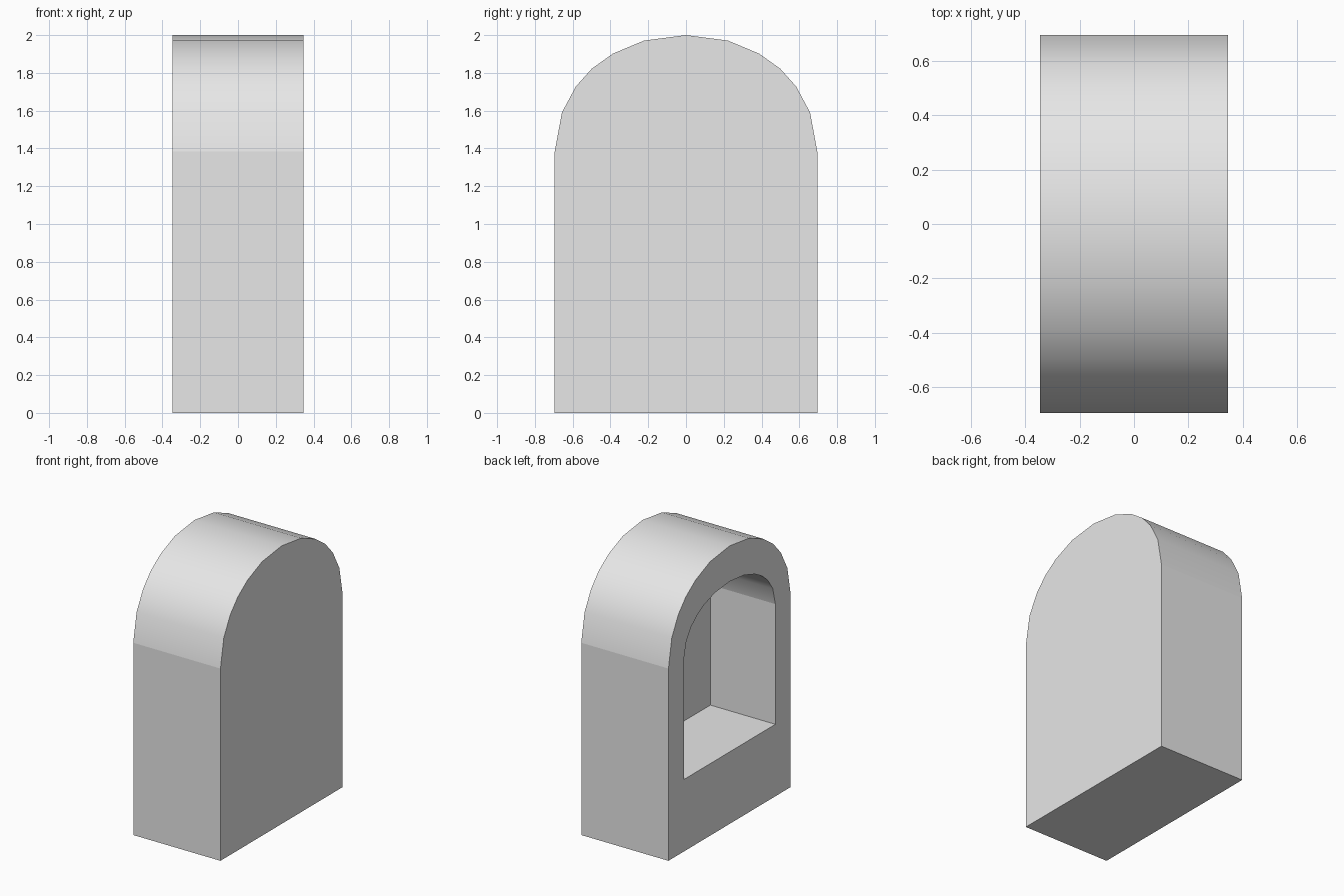
import bpy
import bmesh

cube = bpy.data.objects.get("Cube")
if cube:
    bpy.data.objects.remove(cube, do_unlink=True)

HALF_DEPTH = 0.347
SPRING = 1.383  # height where the arch begins
# Half arch: (y, height above the spring line), from side to crown
ARCH = [(0.695, 0), (0.657, 0.207), (0.583, 0.345), (0.498, 0.44),
        (0.387, 0.519), (0.222, 0.588), (0, 0.617)]


def arch_loop(bm, x, bottom, width=1.0, rise=1.0):
    """Closed arched outline at a given x."""
    half = [(y * width, SPRING + h * rise) for y, h in ARCH]
    outline = half + [(-y, z) for y, z in reversed(half[:-1])]
    side = half[0][0]
    outline += [(-side, bottom), (side, bottom)]
    return [bm.verts.new((x, y, z)) for y, z in outline]


def stone_material():
    mat = bpy.data.materials.new("light_grey")
    mat.use_nodes = True
    colour = (0.8, 0.8, 0.8, 1)
    mat.diffuse_color = colour
    mat.node_tree.nodes["Principled BSDF"].inputs["Base Color"].default_value = colour
    return mat


# Arched block with an arched recess in its -x side, lofted through four outlines
bm = bmesh.new()
loops = [
    arch_loop(bm, HALF_DEPTH, 0),
    arch_loop(bm, -HALF_DEPTH, 0),
    arch_loop(bm, -HALF_DEPTH, 0.518, 0.748, 0.585),
    arch_loop(bm, 0.17, 0.518, 0.748, 0.585),
]
bm.faces.new(loops[0])
bm.faces.new(loops[-1])
for a, b in zip(loops, loops[1:]):
    for i in range(len(a)):
        j = (i + 1) % len(a)
        bm.faces.new((a[i], a[j], b[j], b[i]))
bmesh.ops.recalc_face_normals(bm, faces=bm.faces)

mesh = bpy.data.meshes.new("arched_block")
bm.to_mesh(mesh)
bm.free()
mesh.materials.append(stone_material())
block = bpy.data.objects.new("arched_block", mesh)
bpy.context.collection.objects.link(block)

# Smooth arch surfaces; flat walls, floor and sill
bpy.context.view_layer.objects.active = block
block.select_set(True)
bpy.ops.object.shade_smooth_by_angle(angle=0.6)
for face in mesh.polygons:
    if max(abs(c) for c in face.normal) > 0.9999:
        face.use_smooth = False
